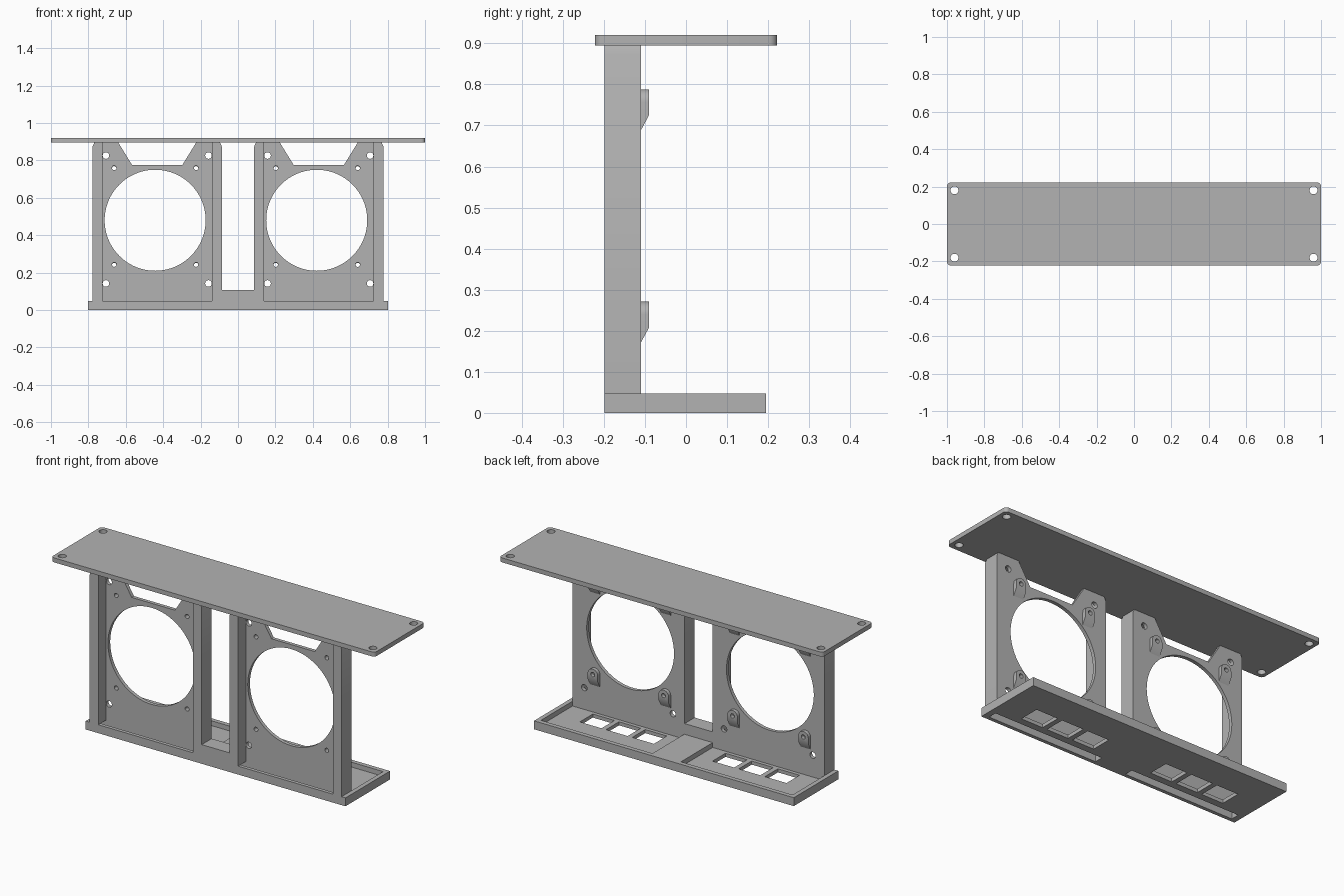
import bpy, bmesh, math
from mathutils import Vector

cube = bpy.data.objects.get("Cube")
if cube:
    bpy.data.objects.remove(cube, do_unlink=True)

grey = bpy.data.materials.new("plain grey")
grey.use_nodes = True
COLOUR = (0.45, 0.45, 0.45, 1)
grey.diffuse_color = COLOUR
grey.node_tree.nodes["Principled BSDF"].inputs["Base Color"].default_value = COLOUR


def prism(bm, outline, axis, lo, hi):
    """Extrude a 2D outline along y (outline is x,z) or z (outline is x,y)."""
    def place(p, d):
        return Vector((p[0], d, p[1])) if axis == "y" else Vector((p[0], p[1], d))
    face = bm.faces.new([bm.verts.new(place(p, lo)) for p in outline])
    moved = bmesh.ops.extrude_face_region(bm, geom=[face])["geom"]
    verts = [g for g in moved if isinstance(g, bmesh.types.BMVert)]
    bmesh.ops.translate(bm, verts=verts, vec=place((0, 0), hi - lo))
    return verts


def rect(x0, x1, y0, y1):
    return [(x0, y0), (x1, y0), (x1, y1), (x0, y1)]


def arc(x, y, r, start=0, end=360, steps=32):
    count = steps if end - start == 360 else steps + 1
    angles = [math.radians(start + (end - start) * i / steps) for i in range(count)]
    return [(x + r * math.cos(a), y + r * math.sin(a)) for a in angles]


def make(name, bm):
    bmesh.ops.recalc_face_normals(bm, faces=bm.faces)
    mesh = bpy.data.meshes.new(name)
    bm.to_mesh(mesh)
    bm.free()
    mesh.materials.append(grey)
    obj = bpy.data.objects.new(name, mesh)
    bpy.context.collection.objects.link(obj)
    return obj


def carve(obj, *cutters):
    """Cut each cutter mesh out of the object, then tidy the shading."""
    for bm in cutters:
        cutter = make("cutter", bm)
        cutter.hide_render = True
        mod = obj.modifiers.new("cut", "BOOLEAN")
        mod.operation, mod.solver, mod.object = "DIFFERENCE", "EXACT", cutter
        graph = bpy.context.evaluated_depsgraph_get()
        result = bpy.data.meshes.new_from_object(obj.evaluated_get(graph))
        obj.modifiers.clear()
        obj.data = result
        bpy.data.objects.remove(cutter, do_unlink=True)
    bpy.ops.object.select_all(action="DESELECT")
    obj.select_set(True)
    bpy.context.view_layer.objects.active = obj
    bpy.ops.object.shade_smooth_by_angle(angle=math.radians(30))


# Main levels and depths
BASE_TOP, TOWER_TOP, TOP = 0.047, 0.895, 0.92
FRONT, PANEL, BACK, REAR = -0.198, -0.13, -0.11, 0.195
CENTRE, HALF, INNER = 0.432, 0.3465, 0.2925

# Top plate with rounded corners and a screw hole in each
r = 0.02
outline = []
for i, (sx, sy) in enumerate([(1, 1), (-1, 1), (-1, -1), (1, -1)]):
    outline += arc(sx * (1 - r), sy * (0.222 - r), r, 90 * i, 90 * i + 90, 6)
bm = bmesh.new()
prism(bm, outline, "z", TOWER_TOP, TOP)
holes = bmesh.new()
for sx in (-1, 1):
    for sy in (-1, 1):
        prism(holes, arc(sx * 0.96, sy * 0.18, 0.021), "z", 0.8, 1)
carve(make("top_plate", bm), holes)

# Base tray with pockets, floor windows and slots under the towers
bm = bmesh.new()
prism(bm, rect(-0.803, 0.803, FRONT, REAR), "z", 0, BASE_TOP)
pockets, openings = bmesh.new(), bmesh.new()
for s in (-1, 1):
    prism(pockets, rect(*sorted((s * 0.088, s * 0.778)), BACK, 0.17), "z", 0.02, 0.1)
    prism(openings, rect(*sorted((s * 0.095, s * 0.77)), -0.178, PANEL), "z", -0.1, 0.1)
    for i in (-1, 0, 1):
        x = s * 0.41 + i * 0.162
        prism(openings, rect(x - 0.067, x + 0.067, -0.09, 0.025), "z", -0.1, 0.1)
carve(make("base_tray", bm), pockets, openings)

# Sill joining the two towers
bm = bmesh.new()
prism(bm, rect(HALF - CENTRE, CENTRE - HALF, BASE_TOP, 0.107), "y", FRONT, BACK)
make("centre_sill", bm)

# Fan towers, open at the front and at the top
for name, cx in (("right", -CENTRE), ("left", CENTRE)):
    fan = cx - 0.011
    x0, x1 = cx - HALF, cx + HALF
    bm = bmesh.new()
    prism(bm, [(x0, BASE_TOP), (x1, BASE_TOP), (x1, 0.872), (x1 - 0.01, TOWER_TOP),
               (x0 + 0.01, TOWER_TOP), (x0, 0.872)], "y", FRONT, BACK)
    recess = bmesh.new()
    prism(recess, rect(cx - INNER, cx + INNER, 0, 1), "y", -0.3, PANEL)
    cuts = bmesh.new()
    prism(cuts, arc(fan, 0.48, 0.27, steps=96), "y", -0.3, 0)
    prism(cuts, [(cx - 0.134, 0.775), (cx + 0.134, 0.775), (cx + 0.208, TOWER_TOP),
                 (cx + 0.208, 1), (cx - 0.208, 1), (cx - 0.208, TOWER_TOP)], "y", -0.3, 0)
    for s in (-1, 1):
        for z in (0.142, 0.826):
            prism(cuts, arc(cx + s * 0.274, z, 0.0175), "y", -0.3, 0)
        for z in (0.243, 0.76):
            prism(cuts, arc(fan + s * 0.219, z, 0.012), "y", -0.3, 0)
    carve(make(name + "_fan_tower", bm), recess, cuts)

    # Rounded screw bosses on the back, sloped at the bottom
    for side, s in (("inner", -1), ("outer", 1)):
        for level, z in (("lower", 0.24), ("upper", 0.757)):
            x, w = fan + s * 0.219, 0.031
            bm = bmesh.new()
            outer = prism(bm, arc(x, z, w, 0, 180, 16) + [(x - w, z - 0.069), (x + w, z - 0.069)],
                          "y", BACK, -0.09)
            for v in outer:
                if v.co.z < z - 0.05:
                    v.co.z += 0.037
            hole = bmesh.new()
            prism(hole, arc(x, z, 0.012), "y", -0.2, 0)
            carve(make(f"{name}_{side}_{level}_boss", bm), hole)
